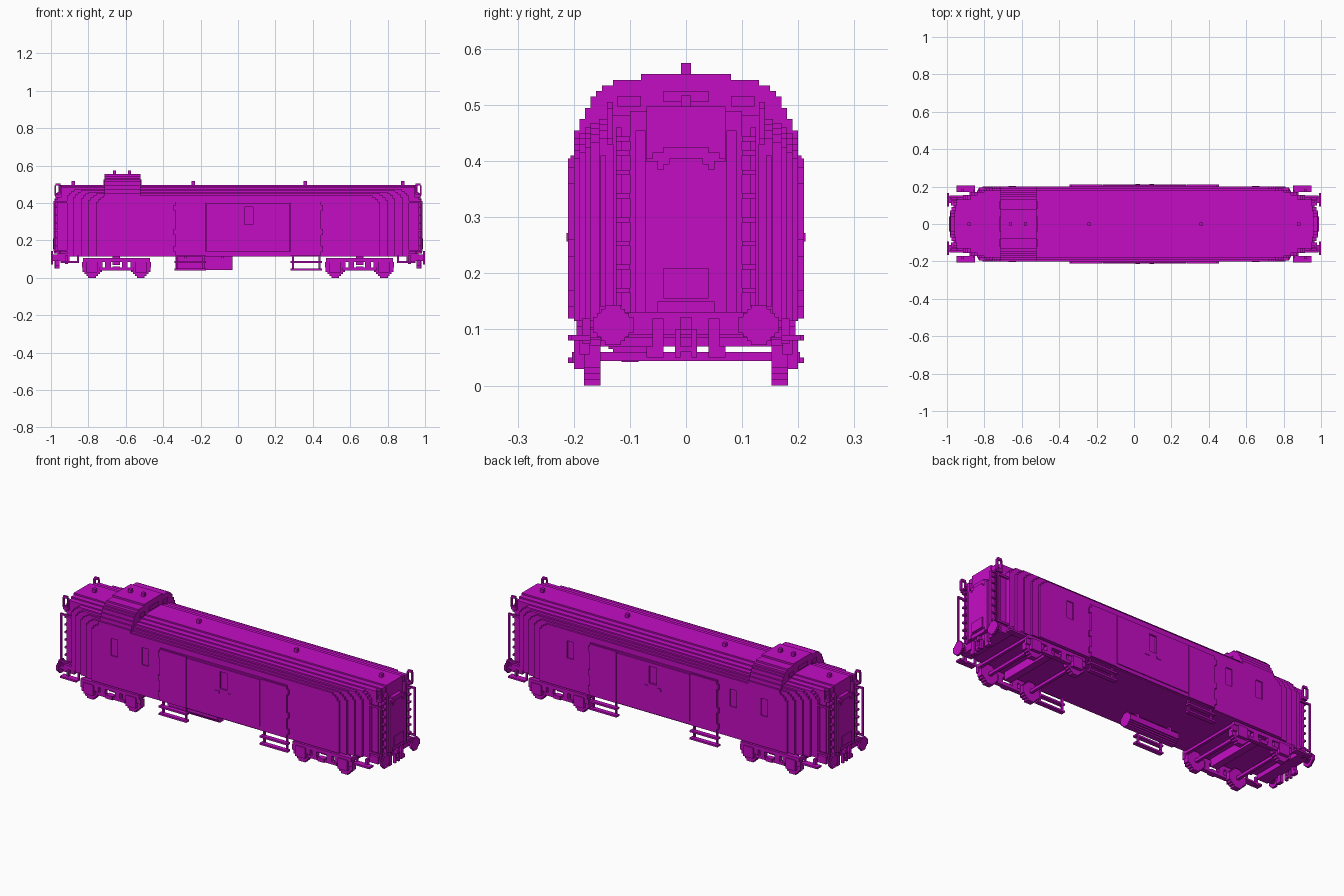
import bpy, bmesh
from mathutils import Vector

cube = bpy.data.objects.get("Cube")
if cube:
    bpy.data.objects.remove(cube, do_unlink=True)

# Single paint colour
paint = bpy.data.materials.new("magenta_paint")
paint.use_nodes = True
COLOUR = (0.55, 0.004, 0.55, 1)
paint.diffuse_color = COLOUR
paint.node_tree.nodes["Principled BSDF"].inputs["Base Color"].default_value = COLOUR


def finish(name, bm):
    bmesh.ops.recalc_face_normals(bm, faces=bm.faces)
    mesh = bpy.data.meshes.new(name)
    bm.to_mesh(mesh)
    bm.free()
    mesh.materials.append(paint)
    obj = bpy.data.objects.new(name, mesh)
    bpy.context.collection.objects.link(obj)
    return obj


def boxes(name, spans, flip_x=False, flip_y=False):
    """Boxes given as (x0, x1, y0, y1, z0, z1), optionally repeated on mirrored sides."""
    bm = bmesh.new()
    for sx in ((1, -1) if flip_x else (1,)):
        for sy in ((1, -1) if flip_y else (1,)):
            for x0, x1, y0, y1, z0, z1 in spans:
                verts = bmesh.ops.create_cube(bm, size=1)["verts"]
                for v in verts:
                    v.co = Vector((sx * (x0 if v.co.x < 0 else x1),
                                   sy * (y0 if v.co.y < 0 else y1),
                                   z0 if v.co.z < 0 else z1))
    return finish(name, bm)


def prism(name, outline, axis, lo, hi):
    """Extrude an outline: (x, z) points along y, or (y, z) points along x."""
    bm = bmesh.new()
    place = (lambda a, b, t: (t, a, b)) if axis == "x" else (lambda a, b, t: (a, t, b))
    face = bm.faces.new([bm.verts.new(place(a, b, lo)) for a, b in outline])
    new = bmesh.ops.extrude_face_region(bm, geom=[face])["geom"]
    shift = Vector(place(0, 0, hi - lo))
    bmesh.ops.translate(bm, vec=shift, verts=[g for g in new if isinstance(g, bmesh.types.BMVert)])
    return finish(name, bm)


def stepped_arch(tiers, base):
    """Outline from (half width, top) tiers, listed widest first."""
    half = [(tiers[0][0], base)]
    for i, (w, top) in enumerate(tiers):
        half.append((w, top))
        if i + 1 < len(tiers):
            half.append((tiers[i + 1][0], top))
    return half + [(-a, b) for a, b in reversed(half)]


def stepped_disc(ca, cb, r):
    q = [(1, .4), (.8, .4), (.8, .6), (.6, .6), (.6, .8), (.4, .8), (.4, 1)]
    up = q + [(-a, b) for a, b in reversed(q)]
    pts = up + [(-a, -b) for a, b in up]
    return [(ca + a * r, cb + b * r) for a, b in pts]


# Body: nested slabs, longer and taller towards the centre line
FLOOR = 0.115
slabs = [(.20, .76, .44), (.19, .80, .45), (.18, .84, .46), (.17, .88, .468),
         (.155, .915, .475), (.13, .95, .482), (.10, .955, .489), (.07, .96, .497)]
shells = []
for w, length, top in slabs:
    tiers = [(length, top - .035), (length - .012, top - .02),
             (length - .025, top - .01), (length - .04, top)]
    if w < .14:
        tiers = [(length, top)]
    shells.append(prism("body_shell", stepped_arch(tiers, FLOOR), "y", -w, w))

# Side windows, recessed into the outer wall
cutter = boxes("window_cutter", [(x - .02, x + .02, .194, .23, .285, .38)
                                 for x in (-.62, -.43, .57)], flip_y=True)
cutter.hide_render = True
cutter.hide_set(True)
for shell in shells[:1]:
    cut = shell.modifiers.new("windows", "BOOLEAN")
    cut.object = cutter
    cut.solver = "EXACT"
boxes("window_pane", [(x - .02, x + .02, .18, .192, .285, .38)
                      for x in (-.62, -.43, .57)], flip_y=True)

# Side door panels, with narrow gaps between them
boxes("side_doors", [(-.335, -.171, .195, .21, .12, .405),
                     (-.168, .035, .195, .21, .14, .40),
                     (.08, .279, .195, .21, .14, .40),
                     (.035, .08, .195, .21, .14, .285),
                     (.035, .08, .195, .21, .38, .40),
                     (.282, .445, .195, .21, .12, .405)], flip_y=True)
boxes("door_rails", [(-.335, .445, .195, .206, .402, .41),
                     (-.335, .445, .195, .206, .12, .139)], flip_y=True)
boxes("door_hinges", [(x - .01, x + .01, .195, .21, z, z + .03)
                      for x in (-.335, .445) for z in (.14, .23, .36)], flip_y=True)
boxes("door_handles", [(x - .013, x + .013, .205, .213, .257, .272)
                       for x in (.02, .095)], flip_y=True)

# Raised roof section with small end vents
hump = [(.20, .455), (.19, .475), (.18, .495), (.17, .515), (.16, .525),
        (.15, .535), (.13, .545), (.08, .555)]
prism("raised_roof", stepped_arch(hump, .43), "x", -.715, -.52)
for x0, x1 in ((-.521, -.515), (-.72, -.714)):
    boxes("raised_roof_vent", [(x0, x1, -.04, .04, .505, .525)])
    boxes("raised_roof_vent", [(x0, x1, .08, .122, .497, .516)], flip_y=True)
boxes("roof_caps", [(x - .009, x + .009, -.009, .009, z - .01, z + .02)
                    for x, z in ((-.88, .497), (-.66, .555), (-.58, .555),
                                 (-.24, .497), (.36, .497), (.88, .497))])

# Gangway at each end: arched frame and recessed door
frame = stepped_arch([(.07, .405), (.06, .415), (.04, .425)], .13)
door = stepped_arch([(.05, .385), (.04, .395), (.03, .405)], .15)
for s in (1, -1):
    prism("gangway_frame", frame, "x", s * .95, s * .98)
    prism("gangway_door", door, "x", s * .975, s * .985)
    boxes("gangway_door_panel", [(s * .98, s * .99, -.04, .04, .155, .21)])
boxes("gangway_posts", [(.95, .975, .072, .09, .13, .455),
                        (.95, .985, .05, .072, .13, .40)], flip_x=True, flip_y=True)

# End ladders with hooped grab rails
boxes("end_ladder_rungs", [(.945, .978, .10, .125, z, z + .009)
                           for z in (.165, .207, .249, .291, .333, .375, .41, .435)],
      flip_x=True, flip_y=True)
boxes("end_ladder_rails", [(.945, .965, .115, .125, .14, .46)], flip_x=True, flip_y=True)
boxes("grab_hoops", [(.945, .952, .13, .141, .43, .495), (.972, .98, .13, .141, .44, .495),
                     (.95, .975, .13, .141, .493, .505), (.95, .975, .13, .141, .43, .445)],
      flip_x=True, flip_y=True)
boxes("corner_handrails", [(.96, .985, .143, .152, .14, .15), (.96, .985, .143, .152, .40, .41),
                           (.978, .986, .143, .152, .14, .41), (.90, .965, .143, .152, .14, .15),
                           (.90, .965, .143, .152, .40, .41)],
      flip_x=True, flip_y=True)

# Buffers, coupling and hoses
for s in (1, -1):
    boxes("buffer_beam", [(s * .90, s * .965, -.15, .15, .09, .13)])
    for side in (1, -1):
        prism("buffer_plate", stepped_disc(side * .13, .108, .036), "x", s * .988, s * 1.0)
        prism("buffer_stem", stepped_disc(side * .13, .108, .018), "x", s * .95, s * .99)
    boxes("coupling", [(s * .95, s * .985, -.01, .01, .10, .122),
                       (s * .965, s * .98, -.02, -.01, .05, .10),
                       (s * .965, s * .98, .01, .02, .05, .10),
                       (s * .965, s * .98, -.01, .01, .06, .07)])
    boxes("brake_hoses", [(s * .955, s * .975, .04, .06, .05, .12),
                          (s * .955, s * .975, .06, .07, .05, .07)], flip_y=True)
boxes("corner_steps", [(.85, .95, .17, .205, .08, .09), (.85, .86, .17, .18, .085, .12),
                       (.91, .925, .17, .185, .075, .12)], flip_x=True, flip_y=True)

# Bogies: side frames, cross members, axles and wheels
AXLES = (.52, .78)
boxes("bogie_side_frames", [(.47, .83, .172, .195, .085, .105),
                            (.56, .74, .172, .195, .04, .055),
                            (.59, .62, .172, .195, .05, .09),
                            (.68, .71, .172, .195, .05, .09),
                            (.63, .67, .172, .203, .04, .06)], flip_x=True, flip_y=True)
boxes("axle_boxes", [(a - .03, a + .03, .172, .20, .03, .09) for a in AXLES]
      + [(a - .055, a + .055, .172, .19, .055, .085) for a in AXLES], flip_x=True, flip_y=True)
boxes("bogie_cross_beams", [(.63, .67, -.175, .175, .07, .118),
                            (.47, .485, -.175, .175, .085, .10),
                            (.815, .83, -.175, .175, .085, .10)], flip_x=True)
for s in (1, -1):
    for a in AXLES:
        boxes("axle", [(s * a - .008, s * a + .008, -.155, .155, .044, .06)])
        for y in (.152, -.182):
            prism("wheel", stepped_disc(s * a, .052, .052), "y", y, y + .03)

# Steps below the side doors
for x in (-.34, .28):
    boxes("door_steps", [(x, x + .17, .185, .21, .08, .09), (x, x + .17, .185, .21, .04, .05),
                         (x + .01, x + .02, .185, .195, .045, .12),
                         (x + .15, x + .16, .185, .195, .045, .12)], flip_y=True)

# Air tank under the floor
prism("air_tank", stepped_disc(-.10, .08, .038), "x", -.335, -.03)
boxes("tank_brackets", [(x, x + .015, -.135, -.065, .08, .118) for x in (-.29, -.09)])
